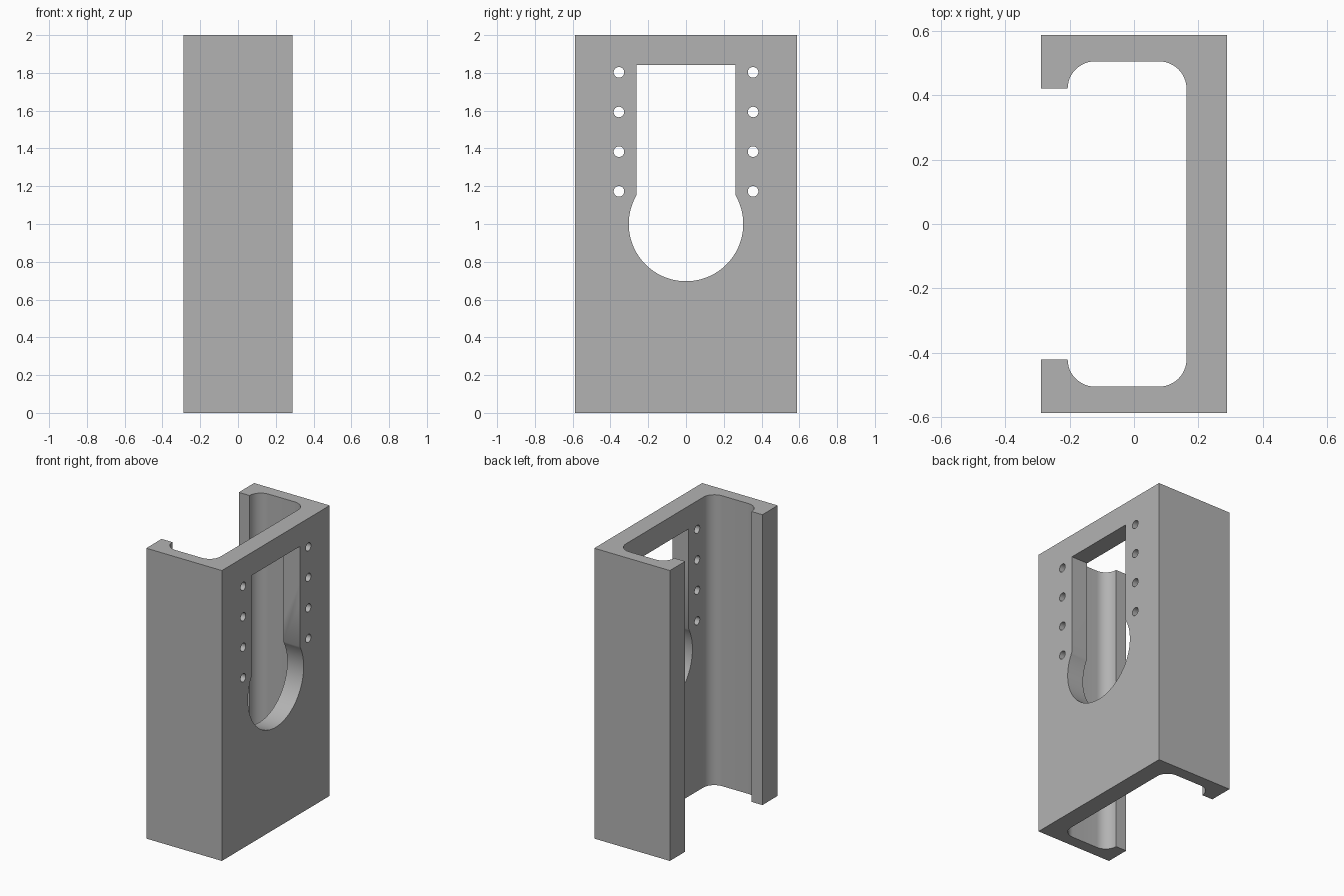
import bpy, bmesh
from math import sin, cos, pi, acos
from mathutils import Vector

cube = bpy.data.objects.get("Cube")
if cube:
    bpy.data.objects.remove(cube, do_unlink=True)

HALF_X, HALF_Y, HEIGHT = 0.288, 0.587, 2.0
WEB_X, FLANGE_Y = 0.163, 0.505          # inner faces of web and flanges
LIP_X, LIP_Y, FILLET = -0.206, 0.42, 0.085
WINDOW_Z, WINDOW_R = 1.0, 0.303         # round part of the window
SLOT_Y, SLOT_TOP = 0.262, 1.842         # straight part of the window
HOLE_Y, HOLE_R = 0.355, 0.028


def arc(cu, cv, r, start, end, n):
    """Points along an arc in a plane."""
    return [(cu + r * cos(start + (end - start) * i / n),
             cv + r * sin(start + (end - start) * i / n)) for i in range(n + 1)]


def add_prism(bm, points, direction):
    """Extrude a closed outline into a solid."""
    face = bm.faces.new([bm.verts.new(p) for p in points])
    geom = bmesh.ops.extrude_face_region(bm, geom=[face])["geom"]
    verts = [g for g in geom if isinstance(g, bmesh.types.BMVert)]
    bmesh.ops.translate(bm, verts=verts, vec=Vector(direction))


def finish(bm, name):
    bmesh.ops.recalc_face_normals(bm, faces=bm.faces)
    mesh = bpy.data.meshes.new(name)
    bm.to_mesh(mesh)
    bm.free()
    obj = bpy.data.objects.new(name, mesh)
    bpy.context.collection.objects.link(obj)
    return obj


# Lipped channel: half profile, mirrored across y
half = [(HALF_X, HALF_Y), (-HALF_X, HALF_Y), (-HALF_X, LIP_Y)]
half += arc(LIP_X + FILLET, LIP_Y, FILLET, pi, pi / 2, 12)
half += arc(WEB_X - FILLET, FLANGE_Y - FILLET, FILLET, pi / 2, 0, 12)
profile = half + [(x, -y) for x, y in reversed(half)]
bm = bmesh.new()
add_prism(bm, [(x, y, 0) for x, y in profile], (0, 0, HEIGHT))
channel = finish(bm, "lipped_channel")

# Keyhole window and two columns of bolt holes
bm = bmesh.new()
a = acos(SLOT_Y / WINDOW_R)
outlines = [[(SLOT_Y, SLOT_TOP), (-SLOT_Y, SLOT_TOP)]
            + arc(0, WINDOW_Z, WINDOW_R, pi - a, 2 * pi + a, 64)]
for side in (-1, 1):
    for row in range(4):
        outlines.append(arc(side * HOLE_Y, 1.173 + 0.21 * row, HOLE_R, 0, 2 * pi, 32)[:-1])
for outline in outlines:
    add_prism(bm, [(0.1, y, z) for y, z in outline], (0.3, 0, 0))
cutter = finish(bm, "opening_cutter")
cutter.hide_render = True

cut = channel.modifiers.new("openings", "BOOLEAN")
cut.operation = "DIFFERENCE"
cut.solver = "EXACT"
cut.object = cutter

# Apply the cut, then drop the cutter
for o in bpy.context.selected_objects:
    o.select_set(False)
channel.select_set(True)
bpy.context.view_layer.objects.active = channel
bpy.ops.object.modifier_apply(modifier=cut.name)
bpy.data.objects.remove(cutter, do_unlink=True)

# Plain grey finish
grey = bpy.data.materials.new("plain_grey")
grey.use_nodes = True
colour = (0.45, 0.45, 0.45, 1)
grey.diffuse_color = colour
grey.node_tree.nodes["Principled BSDF"].inputs["Base Color"].default_value = colour
channel.data.materials.clear()
channel.data.materials.append(grey)
bpy.ops.object.shade_smooth_by_angle(angle=pi / 6)
